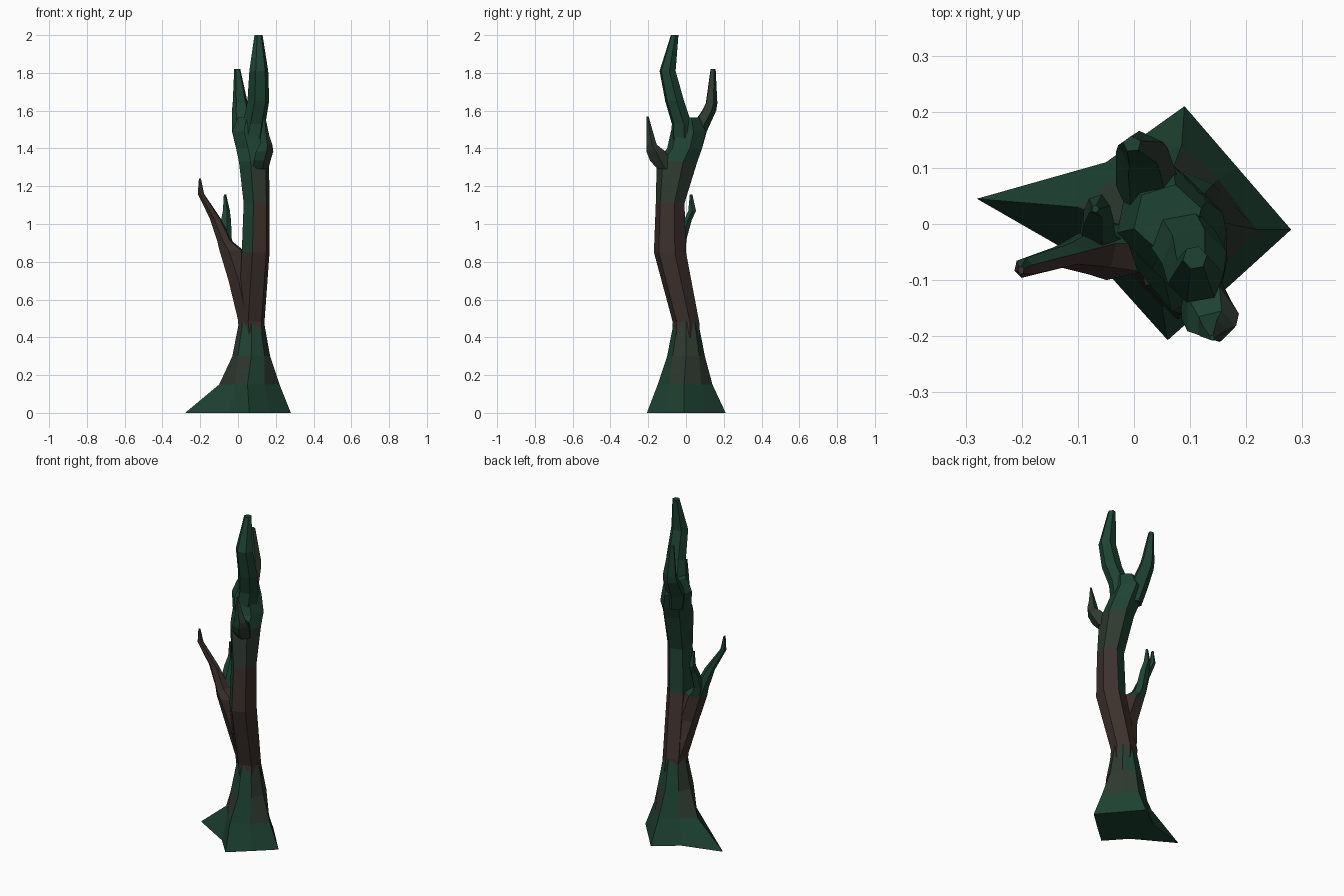
import bpy, bmesh, math
from mathutils import Vector

if "Cube" in bpy.data.objects:
    bpy.data.objects.remove(bpy.data.objects["Cube"])


def material(name, rgb):
    m = bpy.data.materials.new(name)
    m.diffuse_color = (*rgb, 1)
    m.use_nodes = True
    m.node_tree.nodes["Principled BSDF"].inputs["Base Color"].default_value = m.diffuse_color
    return m


MATS = [material("moss", (0.013, 0.055, 0.033)),
        material("bark", (0.045, 0.030, 0.025)),
        material("mossy_bark", (0.028, 0.042, 0.029))]
MOSS, BARK, MIX = 0, 1, 2


def section(z, x0, x1, y0, y1, n, turn):
    """Regular n-sided ring stretched to fill the given bounds."""
    pts = [(math.cos(turn + i * math.tau / n), math.sin(turn + i * math.tau / n)) for i in range(n)]
    us, vs = zip(*pts)
    fit = lambda t, s, a, b: a + (b - a) * (t - min(s)) / (max(s) - min(s))
    return [Vector((fit(u, us, x0, x1), fit(v, vs, y0, y1), z)) for u, v in pts]


def loft(name, rings, paint):
    """Skin a stack of rings, cap both ends, colour each face."""
    bm = bmesh.new()
    loops = [[bm.verts.new(p) for p in r] for r in rings]
    n = len(loops[0])
    for a, b in zip(loops, loops[1:]):
        for i in range(n):
            j = (i + 1) % n
            bm.faces.new((a[i], a[j], b[j], b[i]))
    bm.faces.new(loops[0][::-1])
    bm.faces.new(loops[-1])
    bmesh.ops.recalc_face_normals(bm, faces=bm.faces[:])
    bm.normal_update()
    for f in bm.faces:
        f.material_index = paint(f.calc_center_median(), f.normal)
    me = bpy.data.meshes.new(name)
    bm.to_mesh(me)
    bm.free()
    for m in MATS:
        me.materials.append(m)
    ob = bpy.data.objects.new(name, me)
    bpy.context.collection.objects.link(ob)
    return ob


def limb(name, rows, paint, n=5, turn=0.0):
    return loft(name, [section(*r, n, turn) for r in rows], paint)


def moss(c, nrm):
    return MOSS


# flared roots: star-shaped foot rising into the trunk
foot = [(.28, -.01), (.185, .10), (.09, .21), (-.05, .11),
        (-.28, .045), (-.045, -.09), (.06, -.207), (.17, -.11)]
knee = [(.22, -.01), (.15, .08), (.085, .14), (-.02, .09),
        (-.10, .03), (-.015, -.08), (.05, -.15), (.14, -.09)]
loft("roots",
     [[Vector((x, y, 0)) for x, y in foot],
      [Vector((x, y, .15)) for x, y in knee],
      section(.30, -.03, .17, -.10, .10, 8, 0),
      section(.48, .005, .138, -.065, .065, 8, 0)],
     lambda c, nrm: MIX if c.z > .2 and abs(nrm.x) > .5 else MOSS)

# main trunk
limb("trunk",
     [(.40, .01, .145, -.075, .075),
      (.48, .0, .14, -.07, .07),
      (.85, .02, .167, -.17, .0),
      (1.11, .03, .166, -.16, -.008),
      (1.33, .005, .165, -.155, .06),
      (1.40, -.01, .158, -.10, .085),
      (1.49, -.03, .13, -.08, .105),
      (1.565, .0, .12, -.05, .07)],
     lambda c, nrm: MOSS if c.z > 1.36 or (c.z > .85 and nrm.x < -.3)
     else (MIX if c.z > 1.15 else BARK), n=6, turn=.3)

# top branch
limb("top_branch",
     [(1.42, .0, .13, -.08, .04),
      (1.53, .025, .145, -.075, .03),
      (1.65, .05, .165, -.11, -.01),
      (1.81, .06, .16, -.14, -.055),
      (2.0, .087, .13, -.08, -.04)], moss, n=6, turn=.2)

# rear branch
limb("rear_branch",
     [(1.40, -.01, .09, .0, .085),
      (1.49, -.032, .08, .01, .11),
      (1.60, -.032, .06, .085, .16),
      (1.64, -.028, .052, .105, .166),
      (1.82, -.02, .012, .13, .157)],
     lambda c, nrm: MIX if nrm.x > .6 else MOSS, turn=.4)

# front twig
limb("front_twig",
     [(1.29, .08, .16, -.15, -.07),
      (1.335, .085, .172, -.19, -.08),
      (1.385, .095, .187, -.21, -.11),
      (1.42, .115, .182, -.208, -.155),
      (1.47, .12, .165, -.208, -.17),
      (1.57, .135, .144, -.208, -.198)],
     lambda c, nrm: MIX if nrm.x > .5 else MOSS)

# left branch
limb("left_branch",
     [(.48, .003, .12, -.06, .06),
      (.70, -.05, .09, -.08, .0),
      (.86, -.098, .03, -.10, .0),
      (.91, -.11, -.032, -.09, -.005),
      (1.03, -.15, -.092, -.078, -.035),
      (1.16, -.213, -.18, -.096, -.06),
      (1.24, -.207, -.196, -.09, -.075)],
     lambda c, nrm: MOSS if c.z > .8 and nrm.y > .2 else BARK, n=6, turn=.3)

# side twig on the left branch
limb("side_twig",
     [(.84, -.07, .0, -.06, -.005),
      (.92, -.095, -.033, -.05, .003),
      (1.02, -.09, -.037, -.01, .03),
      (1.07, -.08, -.043, .012, .053),
      (1.155, -.075, -.062, .02, .034)], moss)
